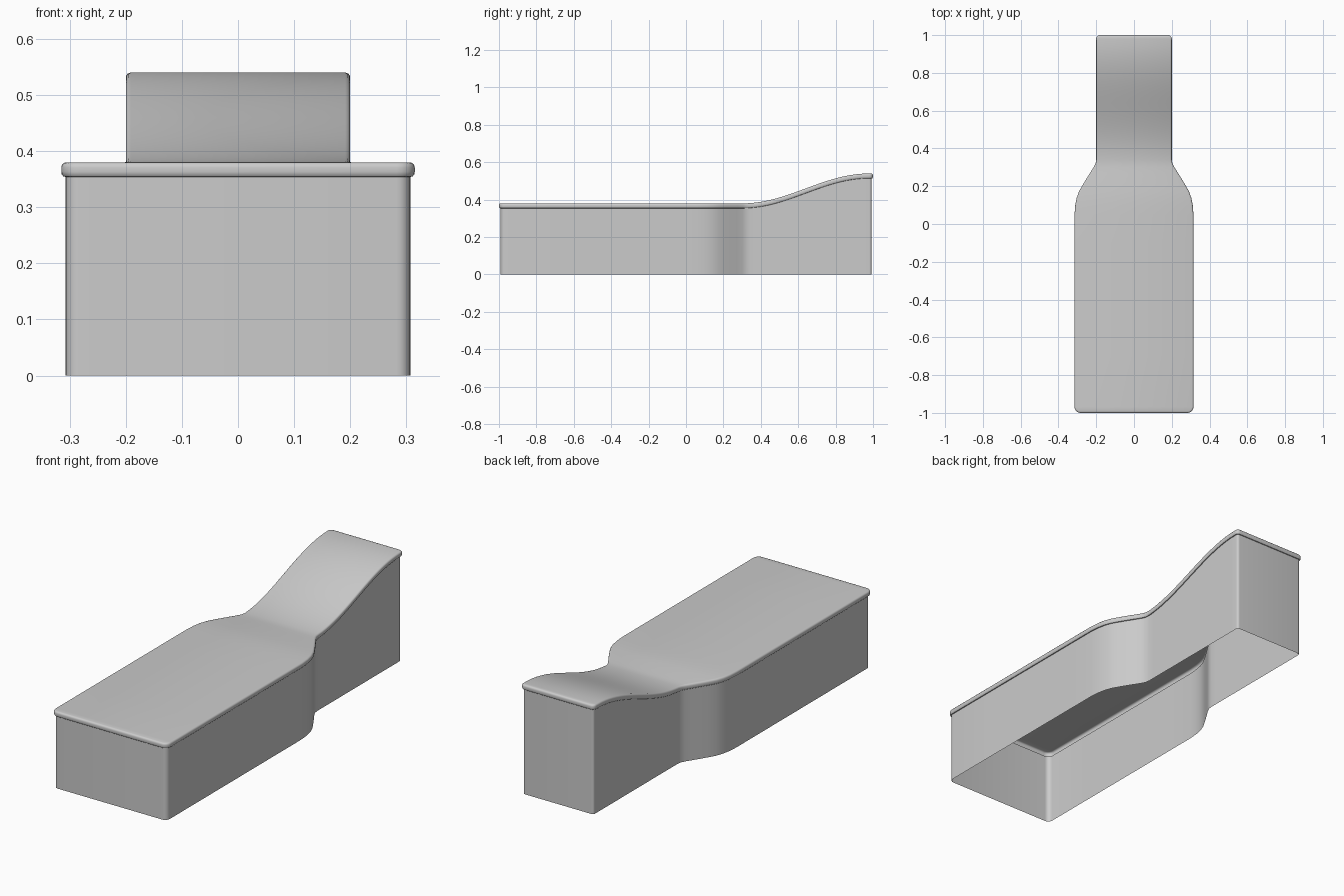
import bpy, bmesh, math
from mathutils import Vector

if "Cube" in bpy.data.objects:
    bpy.data.objects.remove(bpy.data.objects["Cube"])


def height(y):
    # level seat that rises in a smooth S to the headrest
    t = min(max((y - 0.30) / 0.68, 0), 1)
    return 0.38 + 0.16 * (1 - math.cos(math.pi * t)) / 2


def arc(cx, cy, r, a0, a1, n=6):
    return [(cx + r * math.cos(math.radians(a0 + (a1 - a0) * i / n)),
             cy + r * math.sin(math.radians(a0 + (a1 - a0) * i / n))) for i in range(n + 1)]


# right half of the plan outline, front to back
shoulder = [(.315, .05), (.311, .10), (.303, .14), (.290, .175), (.270, .21),
            (.250, .243), (.228, .278), (.211, .305), (.203, .322), (.2, .34)]
half = arc(.283, -.968, .032, -90, 0)
half += [(.315, y) for y in (-.7, -.4, -.1)] + shoulder
half += [(.2, .34 + .03 * i) for i in range(1, 21)]
half += arc(.18, .98, .02, 0, 90)
N = len(half)
outline = [Vector(p) for p in half] + [Vector((-x, y)) for x, y in reversed(half)]


def inset(d):
    pts = []
    for i, p in enumerate(outline):
        a = (p - outline[i - 1]).normalized()
        b = (outline[(i + 1) % len(outline)] - p).normalized()
        t = (a + b).normalized()
        pts.append(p + Vector((-t.y, t.x)) * d)
    return pts


def build(name, rings, cap):
    # rings: (inset, drop below the top surface, or None for the floor)
    bm = bmesh.new()
    loops = []
    for d, dz in rings:
        loops.append([bm.verts.new((p.x, p.y, 0 if dz is None else height(p.y) + dz))
                      for p in inset(d)])
    n = 2 * N
    for lo, hi in zip(loops, loops[1:]):
        for i in range(n):
            j = (i + 1) % n
            bm.faces.new((lo[i], lo[j], hi[j], hi[i]))
    if cap:
        top = loops[-1]
        for i in range(N - 1):
            bm.faces.new((top[i], top[i + 1], top[n - 2 - i], top[n - 1 - i]))
    me = bpy.data.meshes.new(name)
    bm.to_mesh(me)
    bm.free()
    ob = bpy.data.objects.new(name, me)
    bpy.context.collection.objects.link(ob)
    bpy.ops.object.select_all(action='DESELECT')
    ob.select_set(True)
    bpy.context.view_layer.objects.active = ob
    bpy.ops.object.shade_smooth_by_angle(angle=math.radians(40))
    return ob


# open-bottomed side walls
build("base_walls", [(.008, None), (.008, -.026)], False)
# rounded overhanging top
build("lounge_top", [(.008, -.026), (.004, -.0255), (.001, -.022), (0, -.017),
                     (0, -.009), (.001, -.005), (.004, -.0015), (.009, 0)], True)
